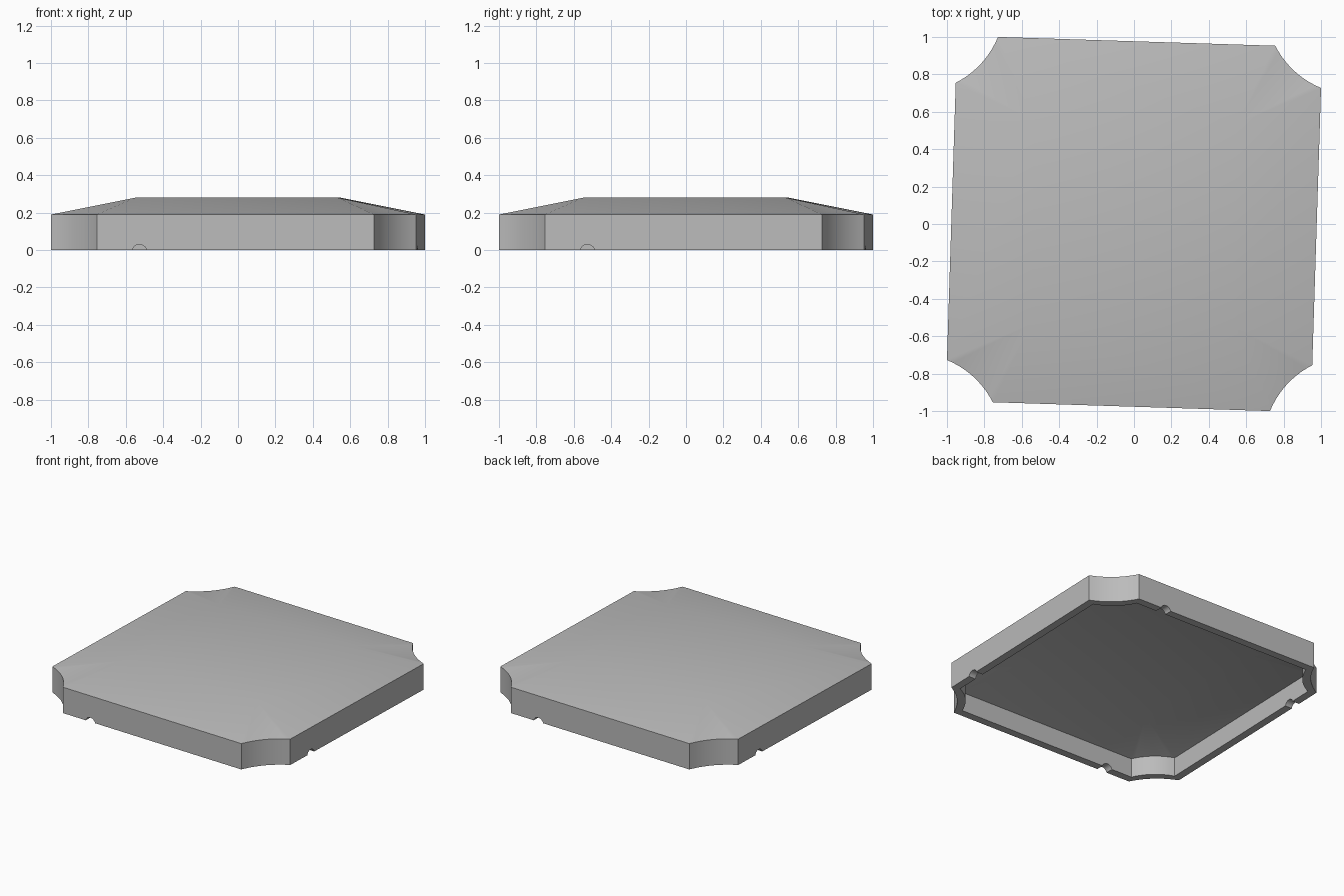
import bpy, bmesh, math
from mathutils import Vector, Matrix

old = bpy.data.objects.get("Cube")
if old:
    bpy.data.objects.remove(old, do_unlink=True)

ARC_STEPS = 10
QUARTERS = [Matrix.Rotation(-math.pi / 2 * k, 3, "Z") for k in range(4)]


def grey_material():
    mat = bpy.data.materials.new("light grey")
    mat.use_nodes = True
    colour = (0.5, 0.5, 0.5, 1)
    mat.diffuse_color = colour
    mat.node_tree.nodes["Principled BSDF"].inputs["Base Color"].default_value = colour
    return mat


def corner_arc(start, end, sag):
    """Scooped corner between two outline points, bowed towards the centre."""
    a, b = Vector(start), Vector(end)
    inward = Vector((b.y - a.y, a.x - b.x)).normalized()
    for i in range(ARC_STEPS + 1):
        t = i / ARC_STEPS
        yield a.lerp(b, t) + inward * sag * 4 * t * (1 - t)


def add_skin(bm, start, end, sag, crown, wall_z, top_z):
    """Walls plus a shallow hipped roof; returns the loop at the foot."""
    foot, eaves, peaks = [], [], []
    for turn in QUARTERS:
        for p in corner_arc(start, end, sag):
            foot.append(bm.verts.new(turn @ Vector((p.x, p.y, 0))))
            eaves.append(bm.verts.new(turn @ Vector((p.x, p.y, wall_z))))
        peaks.append(bm.verts.new(turn @ Vector((*crown, top_z))))
    n, per = len(foot), ARC_STEPS + 1
    for i in range(n):
        j = (i + 1) % n
        bm.faces.new((foot[i], foot[j], eaves[j], eaves[i]))
        q = i // per
        if i % per == ARC_STEPS:      # long side slope
            bm.faces.new((eaves[i], eaves[j], peaks[(q + 1) % 4], peaks[q]))
        else:                         # corner fan
            bm.faces.new((eaves[i], eaves[j], peaks[q]))
    bm.faces.new(peaks)
    return foot


# Hollow cover: outer skin, inner skin, flat rim between them
bm = bmesh.new()
outer = add_skin(bm, (0.755, 0.953), (1.0, 0.727), 0.03, (0.55, 0.535), 0.19, 0.28)
inner = add_skin(bm, (0.73, 0.898), (0.943, 0.702), 0.03, (0.54, 0.525), 0.14, 0.23)
for i in range(len(outer)):
    j = (i + 1) % len(outer)
    bm.faces.new((outer[i], outer[j], inner[j], inner[i]))
bmesh.ops.recalc_face_normals(bm, faces=bm.faces)
mesh = bpy.data.meshes.new("cover_shell")
bm.to_mesh(mesh)
bm.free()
cover = bpy.data.objects.new("cover_shell", mesh)
bpy.context.collection.objects.link(cover)
mesh.materials.append(grey_material())

# Round notches under each wall
bm = bmesh.new()
for turn in QUARTERS:
    place = (turn.to_4x4() @ Matrix.Translation((-0.527, -0.93, -0.01))
             @ Matrix.Rotation(math.pi / 2, 4, "X"))
    bmesh.ops.create_cone(bm, cap_ends=True, segments=32, radius1=0.04,
                          radius2=0.04, depth=0.2, matrix=place)
cut_mesh = bpy.data.meshes.new("notch_cutter")
bm.to_mesh(cut_mesh)
bm.free()
cutter = bpy.data.objects.new("notch_cutter", cut_mesh)
cutter.hide_render = True
bpy.context.collection.objects.link(cutter)

cut = cover.modifiers.new("notches", "BOOLEAN")
cut.operation = "DIFFERENCE"
cut.solver = "EXACT"
cut.object = cutter

bpy.ops.object.select_all(action="DESELECT")
cover.select_set(True)
bpy.context.view_layer.objects.active = cover
bpy.ops.object.modifier_apply(modifier=cut.name)
bpy.data.objects.remove(cutter, do_unlink=True)
bpy.ops.object.shade_smooth_by_angle(angle=math.radians(30))
